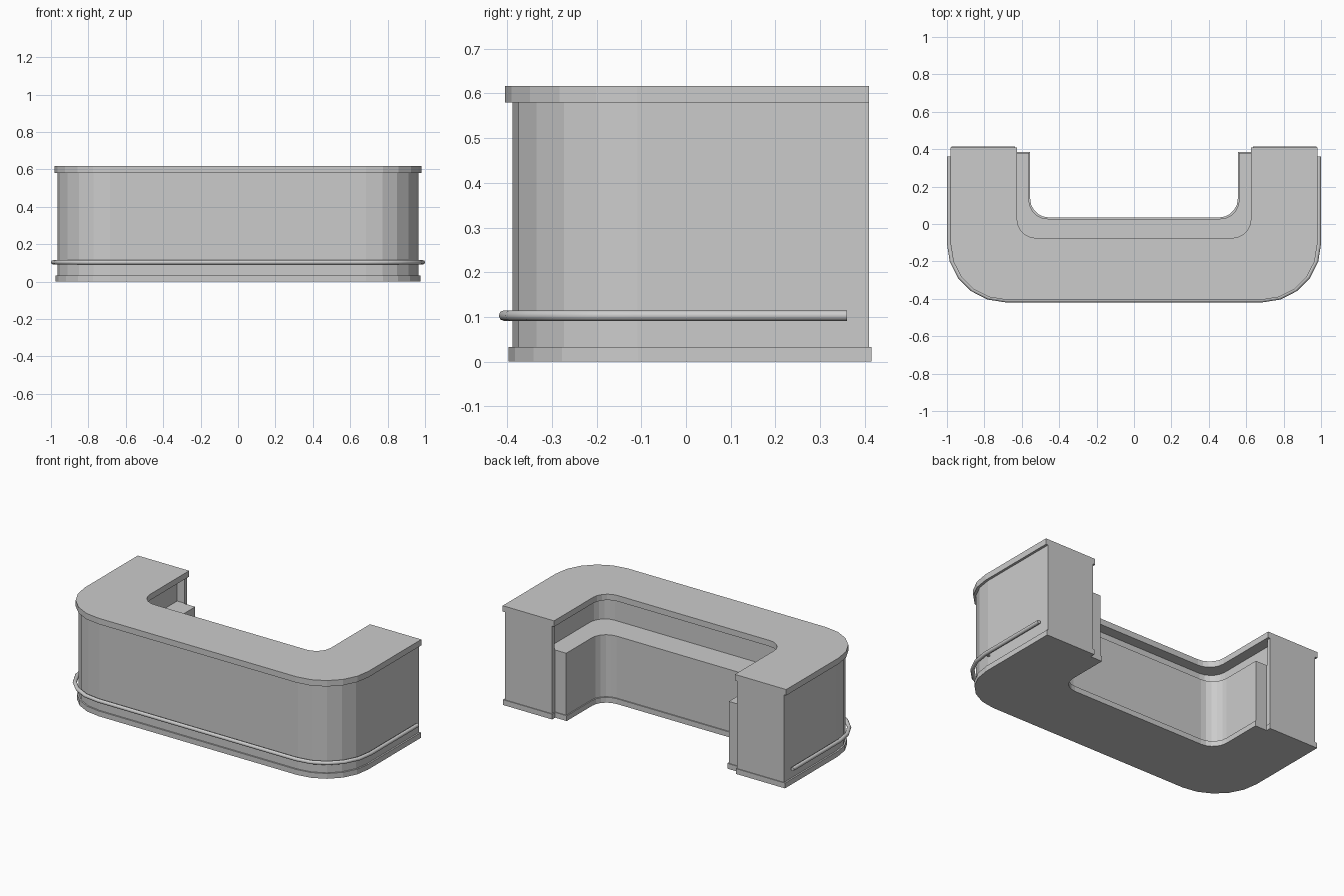
import bpy, bmesh
from math import sin, cos, pi
from mathutils import Vector

cube = bpy.data.objects.get("Cube")
if cube:
    bpy.data.objects.remove(cube, do_unlink=True)

grey = bpy.data.materials.new("plain grey")
grey.use_nodes = True
grey.diffuse_color = (0.6, 0.6, 0.6, 1)
grey.node_tree.nodes["Principled BSDF"].inputs["Base Color"].default_value = (0.6, 0.6, 0.6, 1)


def corner(x, y, r, steps=5):
    """Rounded front right corner, from the side round to the front."""
    return [(x - r + r * cos(a), y + r - r * sin(a))
            for a in (i * pi / 2 / steps for i in range(steps + 1))]


def finish(name, bm):
    bmesh.ops.recalc_face_normals(bm, faces=bm.faces)
    mesh = bpy.data.meshes.new(name)
    bm.to_mesh(mesh)
    bm.free()
    mesh.materials.append(grey)
    obj = bpy.data.objects.new(name, mesh)
    bpy.context.collection.objects.link(obj)
    return obj


def u_block(name, z0, z1, outer, inner, back, r_out, r_in=0.1, step=None):
    """Extruded U plan; step = (x, y) shifts the inner edge near the arm ends."""
    half = [(outer[0], back)] + corner(*outer, r_out)
    inside = corner(*inner, r_in)[::-1]
    if step:
        inside += [(inner[0], step[1]), step, (step[0], back)]
    else:
        inside += [(inner[0], back)]
    plan = half + [(-x, y) for x, y in half[::-1]]
    plan += [(-x, y) for x, y in inside[::-1]] + inside
    bm = bmesh.new()
    face = bm.faces.new([bm.verts.new((x, y, z0)) for x, y in plan])
    top = bmesh.ops.extrude_face_region(bm, geom=[face])["geom"]
    verts = [v for v in top if isinstance(v, bmesh.types.BMVert)]
    bmesh.ops.translate(bm, verts=verts, vec=(0, 0, z1 - z0))
    return finish(name, bm)


# Plinth, lower cabinet with work shelf, recessed upper wall, counter slab
u_block("base_plinth", 0, 0.033, (0.975, -0.397), (0.555, 0.035), 0.415, 0.29,
        step=(0.635, 0.385))
u_block("lower_cabinet", 0.033, 0.42, (0.965, -0.388), (0.562, 0.028), 0.41, 0.28,
        step=(0.64, 0.38))
u_block("upper_wall", 0.42, 0.58, (0.965, -0.388), (0.69, -0.14), 0.41, 0.28,
        step=(0.64, 0.385))
u_block("counter_top", 0.58, 0.617, (0.98, -0.405), (0.625, -0.075), 0.41, 0.295)

# Foot rail: round tube swept round the outside
rail_z, tube = 0.103, 0.012
half = [(0.988, 0.36)] + corner(0.988, -0.407, 0.302)
path = [Vector((x, y, rail_z)) for x, y in half + [(-x, y) for x, y in half[::-1]]]
bm = bmesh.new()
rings, sides = [], 8
for i, p in enumerate(path):
    before = (p - path[i - 1]).normalized() if i else Vector((0, -1, 0))
    after = (path[i + 1] - p).normalized() if i < len(path) - 1 else Vector((0, 1, 0))
    along = (before + after).normalized()
    out = Vector((along.y, -along.x, 0)) / max(along.dot(before), 0.5)
    rings.append([bm.verts.new(p + out * tube * cos(k * 2 * pi / sides)
                               + Vector((0, 0, tube * sin(k * 2 * pi / sides))))
                  for k in range(sides)])
for a, b in zip(rings, rings[1:]):
    for k in range(sides):
        n = (k + 1) % sides
        bm.faces.new((a[k], a[n], b[n], b[k]))
bm.faces.new(rings[0])
bm.faces.new(rings[-1])
rail = finish("foot_rail", bm)
for poly in rail.data.polygons:
    poly.use_smooth = len(poly.vertices) == 4


# Small brackets joining the rail to the cabinet
def bracket(name, x, y, sx, sy):
    bm = bmesh.new()
    bmesh.ops.create_cube(bm, size=1)
    bmesh.ops.scale(bm, verts=bm.verts, vec=(sx, sy, 0.008))
    bmesh.ops.translate(bm, verts=bm.verts, vec=(x, y, 0.095))
    finish(name, bm)


for side, label in ((1, "left"), (-1, "right")):
    bracket(label + "_side_bracket", side * 0.975, -0.095, 0.026, 0.012)
    bracket(label + "_front_bracket", side * 0.5, -0.396, 0.012, 0.022)
